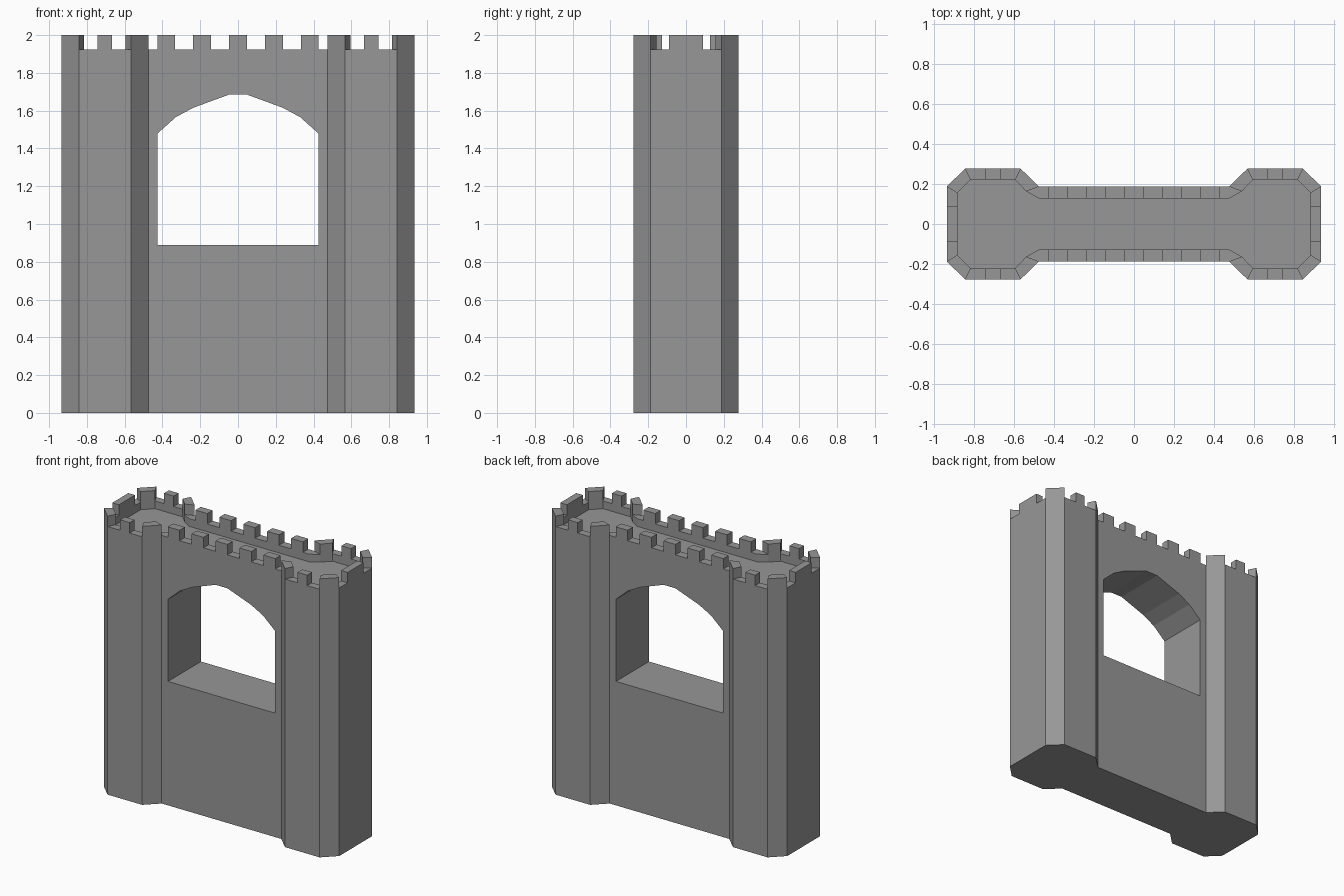
import bpy, bmesh

old = bpy.data.objects.get("Cube")
if old:
    bpy.data.objects.remove(old, do_unlink=True)

TOP, CRENEL, DECK = 2.0, 1.925, 1.87

stone = bpy.data.materials.new("grey_stone")
GREY = (0.31, 0.31, 0.31, 1)
stone.diffuse_color = GREY
stone.use_nodes = True
stone.node_tree.nodes["Principled BSDF"].inputs["Base Color"].default_value = GREY


def make_object(name, bm):
    bmesh.ops.recalc_face_normals(bm, faces=bm.faces)
    mesh = bpy.data.meshes.new(name)
    bm.to_mesh(mesh)
    bm.free()
    mesh.materials.append(stone)
    obj = bpy.data.objects.new(name, mesh)
    bpy.context.collection.objects.link(obj)
    return obj


def loop_verts(bm, points, z):
    return [bm.verts.new((x, y, z)) for x, y in points]


def bridge(bm, lower, upper):
    for i in range(len(lower)):
        j = (i + 1) % len(lower)
        bm.faces.new((lower[i], lower[j], upper[j], upper[i]))


def prism(bm, points, z0, z1):
    low, high = loop_verts(bm, points, z0), loop_verts(bm, points, z1)
    bridge(bm, low, high)
    bm.faces.new(low)
    bm.faces.new(high)


def full_loop(quarter):
    """Mirror a quarter plan into a closed loop."""
    right = [(x, -y) for x, y in reversed(quarter)] + quarter
    return right + [(-x, y) for x, y in reversed(right)]


# Plan of one quarter: outer wall face and inner parapet face
outer_q = [(0.935, 0.187), (0.843, 0.277), (0.567, 0.277), (0.475, 0.187)]
inner_q = [(0.882, 0.155), (0.815, 0.222), (0.595, 0.222), (0.538, 0.163), (0.475, 0.127)]
outer, inner = full_loop(outer_q), full_loop(inner_q)

# Solid body with the sunken wall walk
bm = bmesh.new()
base = loop_verts(bm, outer, 0)
rim = loop_verts(bm, outer, CRENEL)
lip = loop_verts(bm, inner, CRENEL)
deck = loop_verts(bm, inner, DECK)
bm.faces.new(base)
bm.faces.new(deck)
bridge(bm, base, rim)
bridge(bm, lip, deck)
# Parapet top, with a triangle wherever the inner face has its extra bend
step = 0
for i in range(len(rim)):
    a, b = rim[i], rim[(i + 1) % len(rim)]
    if abs(a.co.x) < 0.5 and a.co.x * b.co.x > 0:
        bm.faces.new((a, lip[step + 1], lip[step]))
        step += 1
    bm.faces.new((a, b, lip[(step + 1) % len(lip)], lip[step]))
    step += 1
    if abs(b.co.x) < 0.5 and a.co.x * b.co.x > 0:
        bm.faces.new((b, lip[(step + 1) % len(lip)], lip[step]))
        step += 1
gatehouse = make_object("gatehouse_body", bm)

# Arched opening through the curtain wall
arch = [(0.425, 1.48), (0.33, 1.565), (0.238, 1.615), (0.143, 1.65), (0.047, 1.685)]
profile = [(0.425, 0.89)] + arch
profile += [(-x, z) for x, z in reversed(profile)]
bm = bmesh.new()
near = [bm.verts.new((x, -0.5, z)) for x, z in profile]
far = [bm.verts.new((x, 0.5, z)) for x, z in profile]
bridge(bm, near, far)
bm.faces.new(near)
bm.faces.new(far)
cutter = make_object("opening_cutter", bm)
cut = gatehouse.modifiers.new("opening", 'BOOLEAN')
cut.operation = 'DIFFERENCE'
cut.solver = 'EXACT'
cut.object = cutter
bpy.context.view_layer.update()
cut_mesh = bpy.data.meshes.new_from_object(
    gatehouse.evaluated_get(bpy.context.evaluated_depsgraph_get()))
gatehouse.modifiers.clear()
gatehouse.data = cut_mesh
bpy.data.objects.remove(cutter, do_unlink=True)


def box_plan(x0, x1, y0, y1):
    return [(x0, y0), (x1, y0), (x1, y1), (x0, y1)]


# Merlons of the long wall, front and back
for side, name in ((-1, "front"), (1, "back")):
    bm = bmesh.new()
    for k in range(-2, 3):
        x = k * 0.19
        prism(bm, box_plan(x - 0.047, x + 0.047, side * 0.127, side * 0.187), CRENEL, TOP)
    make_object(name + "_wall_merlons", bm)

# Merlons of each tower: angled corners, middle of each face, outer end
for sx, name in ((1, "left"), (-1, "right")):
    bm = bmesh.new()
    for sy in (-1, 1):
        for i in (0, 2):
            plan = [outer_q[i], outer_q[i + 1], inner_q[i + 1], inner_q[i]]
            prism(bm, [(sx * x, sy * y) for x, y in plan], CRENEL, TOP)
        prism(bm, box_plan(sx * 0.667, sx * 0.743, sy * 0.222, sy * 0.277), CRENEL, TOP)
    prism(bm, box_plan(sx * 0.882, sx * 0.935, -0.091, 0.091), CRENEL, TOP)
    make_object(name + "_tower_merlons", bm)
